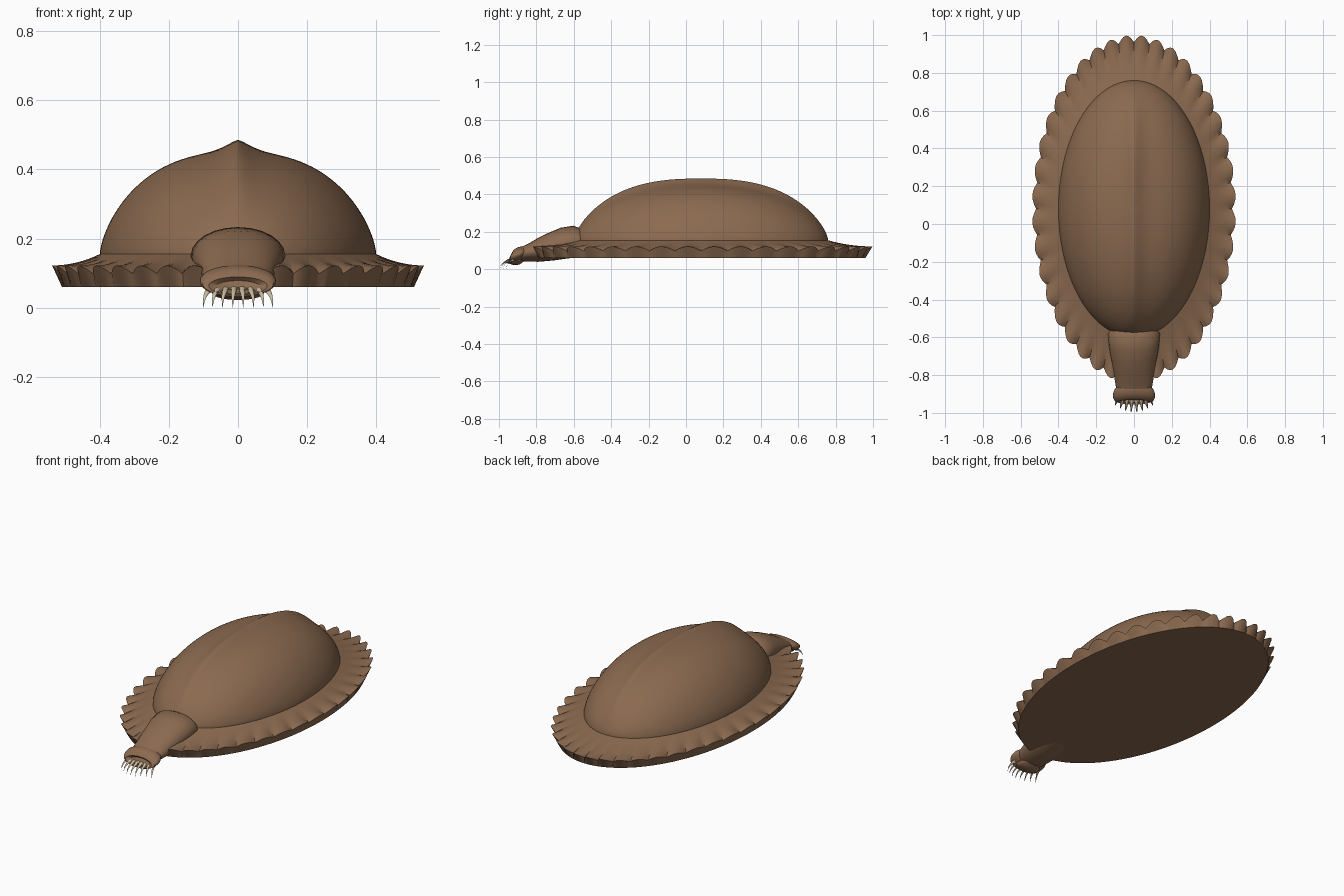
import bpy, bmesh, math
from mathutils import Vector

if "Cube" in bpy.data.objects:
    bpy.data.objects.remove(bpy.data.objects["Cube"])


def material(name, rgb):
    m = bpy.data.materials.new(name)
    m.use_nodes = True
    m.diffuse_color = (*rgb, 1)
    bsdf = m.node_tree.nodes["Principled BSDF"]
    bsdf.inputs["Base Color"].default_value = (*rgb, 1)
    bsdf.inputs["Roughness"].default_value = 0.8
    return m


brown = material("shell brown", (0.26, 0.145, 0.08))
ivory = material("claw ivory", (0.58, 0.50, 0.35))


def loft(name, rings, mat, angle=40):
    """Skin a list of closed rings and cap both ends."""
    bm = bmesh.new()
    loops = [[bm.verts.new(p) for p in ring] for ring in rings]
    n = len(loops[0])
    for a, b in zip(loops, loops[1:]):
        for i in range(n):
            j = (i + 1) % n
            bm.faces.new((a[i], a[j], b[j], b[i]))
    bm.faces.new(loops[0])
    bm.faces.new(loops[-1])
    bmesh.ops.recalc_face_normals(bm, faces=bm.faces)
    mesh = bpy.data.meshes.new(name)
    bm.to_mesh(mesh)
    bm.free()
    mesh.materials.append(mat)
    obj = bpy.data.objects.new(name, mesh)
    bpy.context.collection.objects.link(obj)
    bpy.ops.object.select_all(action="DESELECT")
    obj.select_set(True)
    bpy.context.view_layer.objects.active = obj
    bpy.ops.object.shade_smooth_by_angle(angle=math.radians(angle))
    return obj


def angles(n):
    return [2 * math.pi * i / n for i in range(n)]


# Shell: flat underside, scalloped skirt and keeled dome in one skin
SEGMENTS, SCALLOPS, MID_Y = 240, 40, 0.08


def skirt_ring(s):
    """s runs from 0 at the foot of the dome to 1 at the scalloped edge."""
    ring = []
    for a in angles(SEGMENTS):
        dip = 1 - abs(math.sin(a * SCALLOPS / 2))
        rx, ry = 0.40 + 0.14 * s, 0.68 + 0.24 * s
        k = 1 - 0.04 * dip * s ** 3
        z = 0.122 + 0.033 * (1 - s) ** 2 - 0.024 * dip * s ** 2
        ring.append((rx * k * math.cos(a), MID_Y + ry * k * math.sin(a), z))
    return ring


def dome_ring(t):
    """t runs from 1 at the foot of the dome to 0 at its crown."""
    ring = []
    for a in angles(SEGMENTS):
        x, y = 0.40 * t * math.cos(a), 0.68 * t * math.sin(a)
        keel = 0.035 * math.exp(-abs(x / 0.05) ** 1.5) * (1 - t ** 4)
        z = 0.155 + 0.295 * (1 - t ** 2.5) ** 0.66 + keel
        ring.append((x, MID_Y + y, z))
    return ring


base = [(0.51 * math.cos(a), MID_Y + 0.88 * math.sin(a), 0.06) for a in angles(SEGMENTS)]
skirt = [skirt_ring(1 - i / 8) for i in range(9)]
dome = [dome_ring(math.cos(math.pi / 2 * i / 30)) for i in range(1, 30)]
loft("shell", [base] + skirt + dome + [dome_ring(0.005)], brown)


# Neck and mouth: elliptical rings given as (y, z, half width, half height, lean)
def oval_rings(sections, n):
    return [[(w * math.cos(a), y + lean * math.sin(a), z + h * math.sin(a))
             for a in angles(n)] for y, z, w, h, lean in sections]


loft("neck", oval_rings([
    (-0.56, 0.15, 0.125, 0.07, -0.01),
    (-0.58, 0.15, 0.137, 0.083, -0.02),
    (-0.65, 0.14, 0.132, 0.082, -0.02),
    (-0.72, 0.122, 0.120, 0.075, -0.01),
    (-0.79, 0.104, 0.108, 0.064, 0),
    (-0.85, 0.09, 0.098, 0.048, 0.01),
    (-0.89, 0.08, 0.09, 0.04, 0.01)], 24), brown)

loft("mouth", oval_rings([
    (-0.865, 0.085, 0.088, 0.03, 0.015),
    (-0.875, 0.082, 0.102, 0.039, 0.017),
    (-0.895, 0.079, 0.110, 0.044, 0.018),
    (-0.920, 0.074, 0.110, 0.043, 0.018),
    (-0.937, 0.068, 0.102, 0.036, 0.016),
    (-0.943, 0.063, 0.085, 0.026, 0.012),
    (-0.930, 0.060, 0.065, 0.018, 0.010)], 32), brown)

# Lower lip under the mouth
loft("lower_lip", oval_rings([
    (-0.87, 0.05, 0.045, 0.01, 0),
    (-0.89, 0.045, 0.07, 0.02, 0),
    (-0.92, 0.042, 0.075, 0.02, 0),
    (-0.945, 0.042, 0.05, 0.012, 0)], 20), brown)

# Claws: curved spikes fanned across the mouth
for i in range(8):
    u = (i - 3.5) / 3.5
    root = Vector((0.082 * u, -0.935 + 0.02 * u * u, 0.052))
    out = Vector((0.4 * u, -1, 0)).normalized()
    rings = []
    for s in (0, 0.25, 0.5, 0.75, 1):
        reach = (0.062 - 0.012 * u * u) * math.sin(s * 1.5)
        centre = root + out * reach + Vector((0, 0, -0.051 * s ** 1.6))
        r = 0.0095 * (1 - s) + 0.0004
        rings.append([centre + Vector((r * math.cos(a), r * 0.5 * math.sin(a),
                                       r * math.sin(a))) for a in angles(8)])
    loft(f"claw_{i + 1}", rings, ivory, 60)
